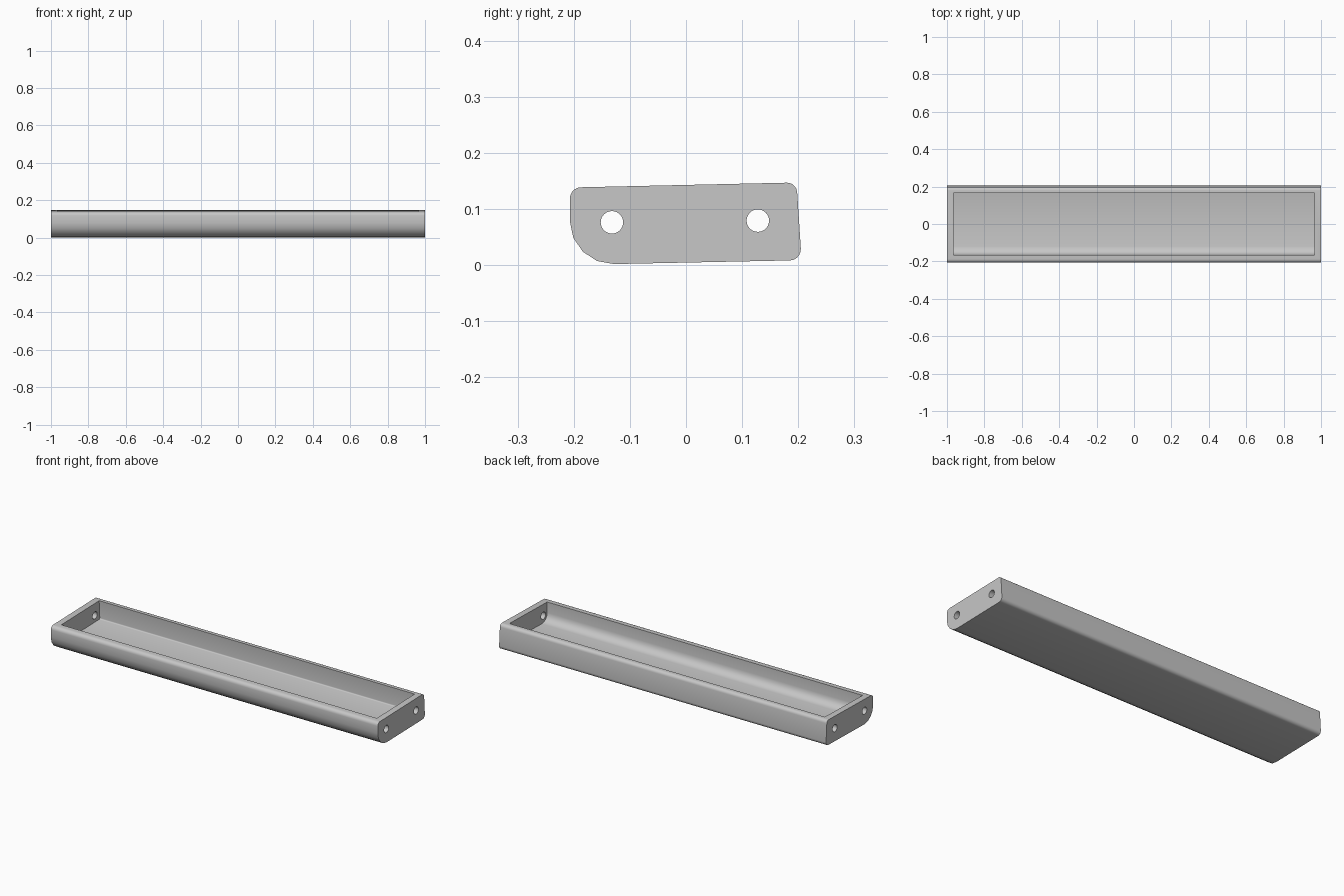
import bpy, bmesh, math
from mathutils import Vector

old = bpy.data.objects.get("Cube")
if old:
    bpy.data.objects.remove(old, do_unlink=True)

grey = bpy.data.materials.new("satin grey")
grey.use_nodes = True
grey.diffuse_color = (0.57, 0.57, 0.57, 1)
grey.node_tree.nodes["Principled BSDF"].inputs["Base Color"].default_value = grey.diffuse_color


def rounded(corners):
    """Round each (y, z, radius, segments) corner of a closed profile."""
    out = []
    for i, (y, z, r, n) in enumerate(corners):
        p = Vector((y, z))
        if not r:
            out.append(p)
            continue
        before = (Vector(corners[i - 1][:2]) - p).normalized()
        after = (Vector(corners[(i + 1) % len(corners)][:2]) - p).normalized()
        half = before.angle(after) / 2
        centre = p + (before + after).normalized() * r / math.sin(half)
        a = p + before * r / math.tan(half) - centre
        b = p + after * r / math.tan(half) - centre
        for k in range(n + 1):
            spoke = a.lerp(b, k / n).normalized() if n == 1 else a.normalized().slerp(b.normalized(), k / n)
            out.append(centre + spoke * r)
    return out


def prism(name, profile, half_length):
    """Extrude a y-z profile along x, centred on x = 0."""
    bm = bmesh.new()
    face = bm.faces.new([bm.verts.new((-half_length, p.x, p.y)) for p in profile])
    ext = bmesh.ops.extrude_face_region(bm, geom=[face])
    moved = [v for v in ext["geom"] if isinstance(v, bmesh.types.BMVert)]
    bmesh.ops.translate(bm, verts=moved, vec=(2 * half_length, 0, 0))
    # Extruding a lone face keeps the first cap, so the prism is closed
    bmesh.ops.recalc_face_normals(bm, faces=bm.faces)
    mesh = bpy.data.meshes.new(name)
    bm.to_mesh(mesh)
    bm.free()
    mesh.materials.append(grey)
    obj = bpy.data.objects.new(name, mesh)
    bpy.context.collection.objects.link(obj)
    return obj


# Tray body: slightly tilted section with a broad round front lower edge
tray = prism("tray_body", rounded([
    (-0.207, 0.138, 0.02, 5), (-0.207, 0.0, 0.077, 4),
    (0.206, 0.0085, 0.02, 5), (0.197, 0.147, 0.018, 5)]), 1.0)

# Open cavity, following the outer section
cavity = prism("cavity_cutter", rounded([
    (-0.165, 0.2, 0, 0), (-0.165, 0.035, 0.045, 4),
    (0.171, 0.043, 0.006, 3), (0.162, 0.2, 0, 0)]), 0.965)

# Mounting holes through both end walls
cutters = [cavity]
for y, z in ((-0.132, 0.076), (0.128, 0.079)):
    circle = [Vector((y + 0.02 * math.cos(math.tau * k / 32),
                      z + 0.02 * math.sin(math.tau * k / 32))) for k in range(32)]
    cutters.append(prism("hole_cutter", circle, 1.1))

bpy.ops.object.select_all(action="DESELECT")
bpy.context.view_layer.objects.active = tray
tray.select_set(True)
for cutter in cutters:
    cutter.hide_render = True
    mod = tray.modifiers.new("cut", "BOOLEAN")
    mod.operation = "DIFFERENCE"
    mod.solver = "EXACT"
    mod.object = cutter
    bpy.ops.object.modifier_apply(modifier=mod.name)
    bpy.data.objects.remove(cutter, do_unlink=True)

bpy.ops.object.shade_smooth_by_angle(angle=math.radians(35))
